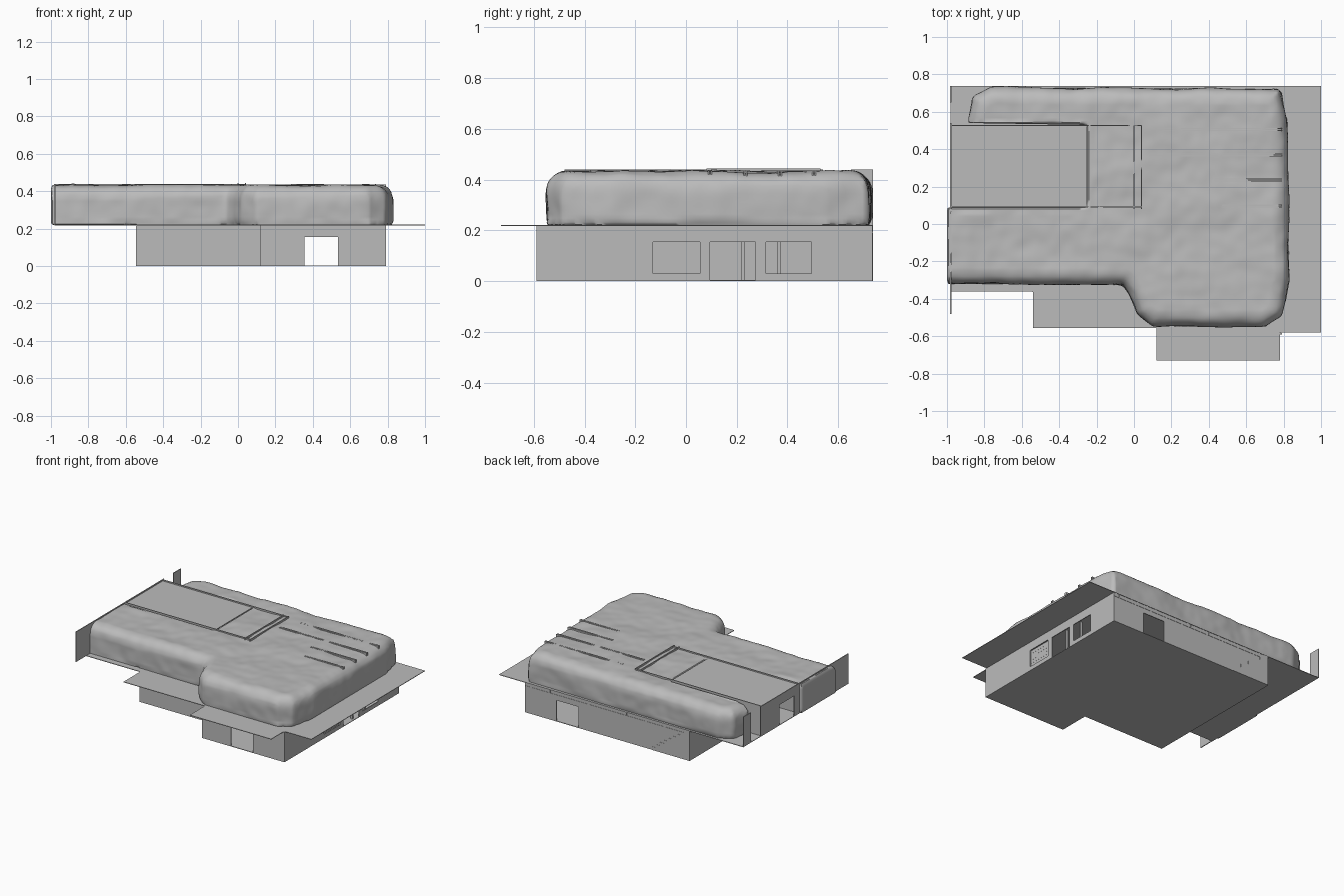
import bpy, bmesh
from mathutils import Vector, noise

if "Cube" in bpy.data.objects:
    bpy.data.objects.remove(bpy.data.objects["Cube"])

grey = bpy.data.materials.new("plain_grey")
grey.use_nodes = True
COLOR = (0.5, 0.5, 0.5, 1)
grey.diffuse_color = COLOR
grey.node_tree.nodes["Principled BSDF"].inputs["Base Color"].default_value = COLOR

BASE, TOP, T = 0.22, 0.44, 0.006


def finish(name, bm):
    bmesh.ops.recalc_face_normals(bm, faces=bm.faces)
    mesh = bpy.data.meshes.new(name)
    bm.to_mesh(mesh)
    bm.free()
    mesh.materials.append(grey)
    obj = bpy.data.objects.new(name, mesh)
    bpy.context.collection.objects.link(obj)
    return obj


def add_box(bm, lo, hi):
    lo, hi = Vector(lo), Vector(hi)
    for v in bmesh.ops.create_cube(bm, size=1)["verts"]:
        v.co = [(a + b) / 2 + c * (b - a) for a, b, c in zip(lo, hi, v.co)]


def prism(name, points, z0, z1):
    bm = bmesh.new()
    face = bm.faces.new([bm.verts.new((x, y, z0)) for x, y in points])
    new = bmesh.ops.extrude_face_region(bm, geom=[face])["geom"]
    for v in new:
        if isinstance(v, bmesh.types.BMVert):
            v.co.z = z1
    return finish(name, bm)


def wall(name, axis, at, a, b, z0, z1, holes=()):
    """Thin wall running along an axis, with rectangular openings (start, end, bottom, top)."""
    bm = bmesh.new()

    def piece(s, e, low, high):
        if e - s < 0.001 or high - low < 0.001:
            return
        if axis == "x":
            add_box(bm, (s, at - T / 2, low), (e, at + T / 2, high))
        else:
            add_box(bm, (at - T / 2, s, low), (at + T / 2, e, high))

    pos = a
    for s, e, low, high in sorted(holes):
        piece(pos, s, z0, z1)
        piece(s, e, z0, low)
        piece(s, e, high, z1)
        pos = e
    piece(pos, b, z0, z1)
    return finish(name, bm)


# Lower storey: floor, outer walls, door and window openings
prism("lower_floor", [(-.54, -.36), (.12, -.36), (.12, -.59), (.79, -.59),
                      (.79, .735), (-.54, .735)], 0, .004)
door = (.355, .535, 0, .155)
wall("front_wall", "x", -.587, .12, .79, 0, BASE, [door])
wall("back_wall", "x", .732, -.545, .79, 0, BASE, [door])
wall("front_side_wall", "x", -.36, -.545, .12, 0, BASE)
wall("entry_return_wall", "y", .123, -.587, -.36, 0, BASE)
wall("west_wall", "y", -.542, -.36, .732, 0, BASE)
wall("east_wall", "y", .787, -.587, .732, 0, BASE,
     [(-.13, .055, .03, .155), (.095, .275, 0, .155), (.315, .495, .03, .155)])

# Window slats and posts behind the east openings
slats = bmesh.new()
for i in range(5):
    z = .03 + i * .025
    add_box(slats, (.778, -.13, z), (.782, .055, z + .0245))
finish("window_slats", slats)
posts = bmesh.new()
for y in (.224, .366):
    add_box(posts, (.76, y - .007, 0), (.775, y + .007, .16))
finish("opening_posts", posts)

# Stair against the back wall
stair = bmesh.new()
for i in range(9):
    x = -.24 - i * .033
    add_box(stair, (-.54, .57, i * .0244), (x, .737, (i + 1) * .0244))
finish("stair", stair)

# Overhanging floor slab between the storeys
prism("middle_slab", [(-.98, -.36), (-.54, -.36), (-.54, -.555), (.12, -.555), (.12, -.73),
                      (.78, -.73), (.78, -.58), (1, -.58), (1, .737), (-.98, .737)],
      BASE - .003, BASE + .001)

# Planted mound: bevelled outline, remeshed and roughened
outline = [(-1, -.32), (-.6, -.32), (-.06, -.325), (-.02, -.38), (.02, -.48), (.1, -.545),
           (.7, -.55), (.79, -.49), (.83, -.3), (.82, .55), (.78, .72), (-.76, .73),
           (-.86, .68), (-.89, .54), (-.25, .53), (-.25, .09), (-1, .09)]
mound = prism("earth_mound", outline, BASE, .432)
bm = bmesh.new()
bm.from_mesh(mound.data)


def rounded(edge):
    a, b = (v.co for v in edge.verts)
    mid = (a + b) / 2
    court = mid.x < -.24 and .05 < mid.y < .535
    return min(a.z, b.z) > .4 and mid.x > -.99 and not court


bmesh.ops.bevel(bm, geom=[e for e in bm.edges if rounded(e)], offset=.075,
                segments=5, profile=.5, affect="EDGES", clamp_overlap=True)
bm.to_mesh(mound.data)
bm.free()
remesh = mound.modifiers.new("remesh", "REMESH")
remesh.mode = "VOXEL"
remesh.voxel_size = .016
bpy.context.view_layer.objects.active = mound
mound.select_set(True)
bpy.ops.object.modifier_apply(modifier="remesh")
for v in mound.data.vertices:
    p = v.co
    if p.z > BASE + .015 and p.x > -.985:
        n = noise.noise(p * 5) * .009 + noise.noise(p * 14) * .004
        court = p.x < -.22 and .07 < p.y < .55
        v.co = p + v.normal * (0 if court else n)
    v.co.x = max(v.co.x, -1)
    v.co.y = min(v.co.y, .737)
bpy.ops.object.shade_smooth_by_angle(angle=.9)
mound.data.materials.clear()
mound.data.materials.append(grey)

# Upper room: roof panes, gable walls and partitions showing through the mound
prism("upper_roof", [(-.98, .09), (-.25, .09), (-.25, .525), (-.98, .525)], .426, .431)
wall("upper_south_wall", "x", .092, -.98, .04, BASE, TOP)
wall("upper_north_wall", "x", .527, -.98, .04, BASE, TOP)
wall("gable_wall", "y", -.98, -.48, .54, BASE, TOP, [(.15, .32, BASE, .37)])
wall("gable_end_plate", "y", -.98, .65, .737, BASE, TOP)
for x in (0, .04):
    wall("room_end_wall", "y", x, .08, .53, BASE, TOP + .003)
for y, start in ((.505, .15), (.37, .08), (.235, .43), (.095, .37)):
    for gap in (-.005, .005):
        wall("partition", "x", y + gap, start, .79, BASE, TOP - .004)

# Edge rail with small brackets under the slab at the back
rail = bmesh.new()
add_box(rail, (-.54, .733, .19), (.79, .737, .196))
for i in range(9):
    x = -.5 + i * .155
    add_box(rail, (x, .733, .19), (x + .006, .737, BASE))
finish("edge_rail", rail)
